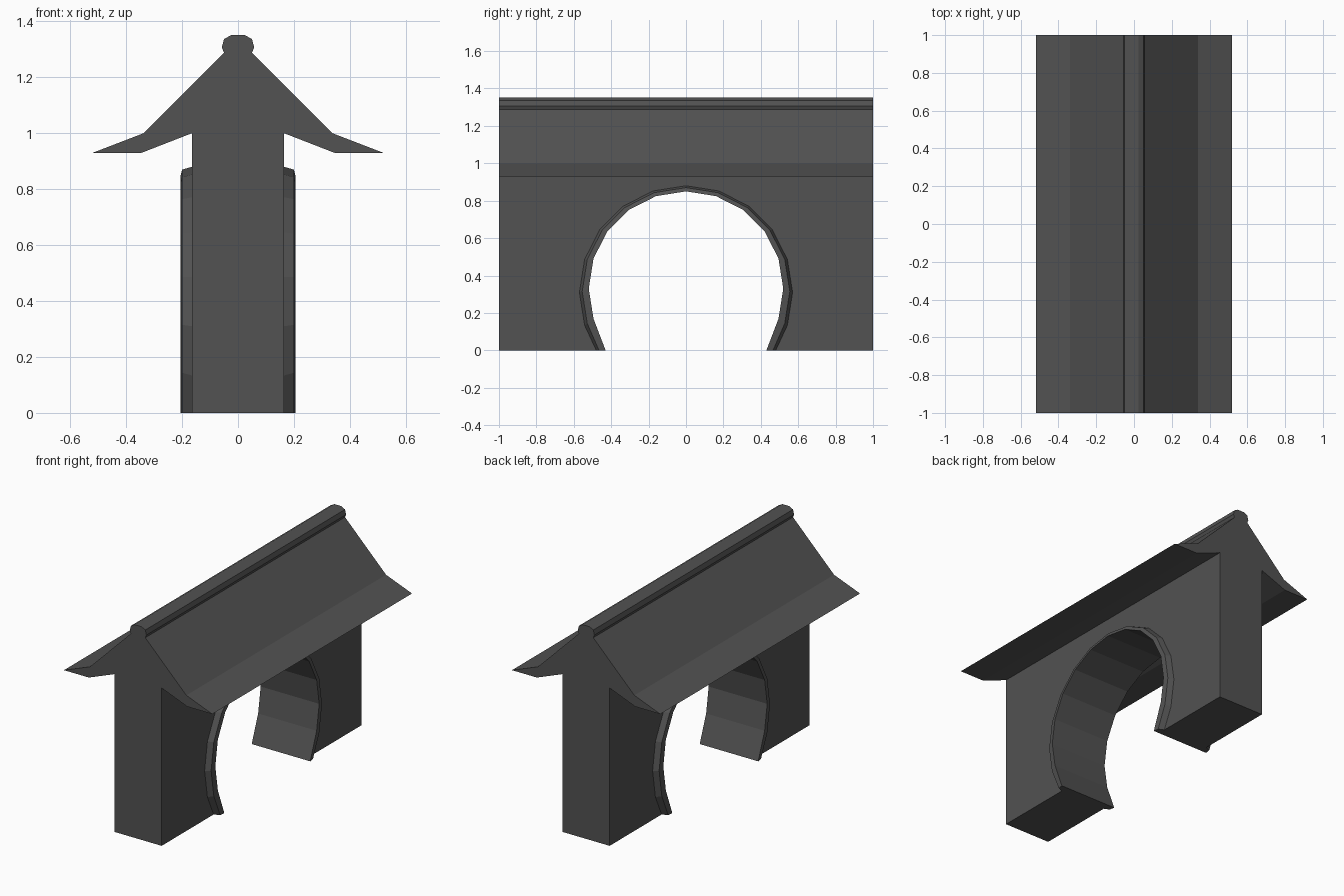
import bpy, bmesh, math

if "Cube" in bpy.data.objects:
    bpy.data.objects.remove(bpy.data.objects["Cube"])

stone = bpy.data.materials.new("dark grey stone")
stone.diffuse_color = (0.085, 0.085, 0.085, 1)
stone.use_nodes = True
stone.node_tree.nodes["Principled BSDF"].inputs["Base Color"].default_value = stone.diffuse_color


def finish(bm, name):
    bmesh.ops.recalc_face_normals(bm, faces=bm.faces[:])
    # remove the hidden joint between wall and roof
    joint = [f for f in bm.faces
             if all(abs(v.co.z - 1) < 1e-4 and abs(v.co.x) < 0.17 for v in f.verts)]
    bmesh.ops.delete(bm, geom=joint, context='FACES')
    mesh = bpy.data.meshes.new(name)
    bm.to_mesh(mesh)
    bm.free()
    mesh.materials.append(stone)
    bpy.context.collection.objects.link(bpy.data.objects.new(name, mesh))


def loft(sections, name, closed=True, caps=True):
    """Join equal-length rings of points with quads."""
    bm = bmesh.new()
    rings = [[bm.verts.new(p) for p in s] for s in sections]
    n = len(rings[0])
    for a, b in zip(rings, rings[1:]):
        for i in range(n if closed else n - 1):
            j = (i + 1) % n
            bm.faces.new((a[i], a[j], b[j], b[i]))
    if caps:
        bm.faces.new(rings[0])
        bm.faces.new(rings[-1])
    finish(bm, name)


def arch(radius, centre, foot):
    """Twenty-sided circle, cut off at the ground; (y, z) from -y to +y."""
    pts = [(radius * math.sin(math.radians(a)), centre + radius * math.cos(math.radians(a)))
           for a in range(-108, 109, 18)]
    return [(-foot, 0)] + pts + [(foot, 0)]


inner = arch(0.52, 0.33, 0.43)
middle = arch(0.555, 0.315, 0.465)
outer = arch(0.57, 0.31, 0.48)

# wall with round gate opening
outline = [(-1, 0)] + outer + [(1, 0), (1, 1), (-1, 1)]
loft([[(x, y, z) for y, z in outline] for x in (-0.165, 0.165)], "wall")

# raised trim lining the opening
loft([[(-0.165, *o), (-0.2, *m), (-0.205, *i), (0.205, *i), (0.2, *m), (0.165, *o)]
      for i, m, o in zip(inner, middle, outer)], "gate_trim", closed=False)

# flared roof with ridge cap
half = [(0.165, 1.0), (0.345, 0.93), (0.52, 0.93), (0.338, 1.0), (0.05, 1.288),
        (0.058, 1.307), (0.05, 1.337), (0.024, 1.351)]
profile = half + [(-x, z) for x, z in reversed(half)]
loft([[(x, y, z) for x, z in profile] for y in (-1, 1)], "roof")
